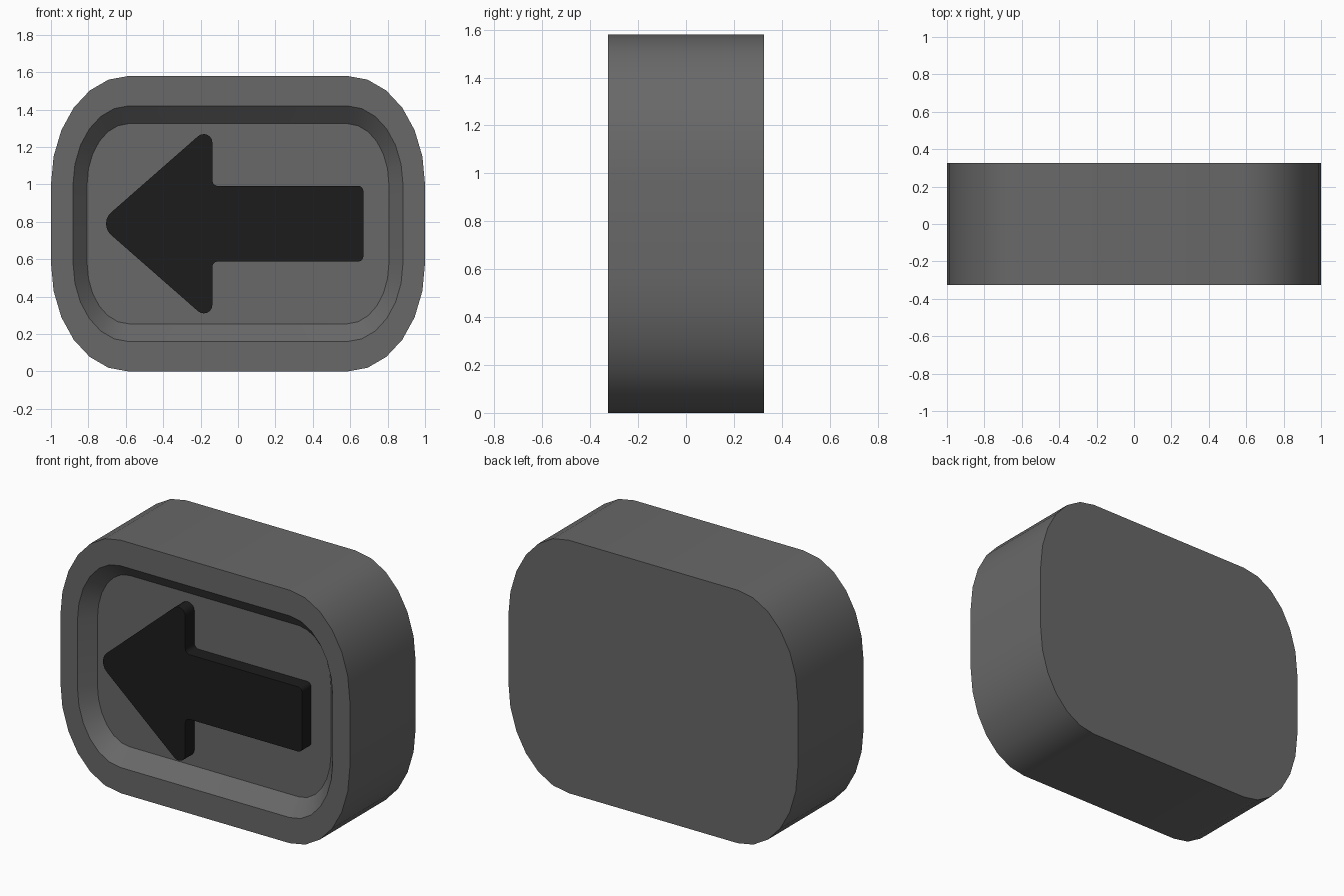
import bpy, bmesh, math
from mathutils import Vector

if "Cube" in bpy.data.objects:
    bpy.data.objects.remove(bpy.data.objects["Cube"])

FRONT, BACK, FLOOR = -0.325, 0.325, -0.235
MID = 0.79


def rounded_outline(rx, rz, cx=0.585, cz=0.21, seg=6):
    """Rectangle with elliptical corners, as (x, z) points."""
    pts = []
    for q, (sx, sz) in enumerate([(1, 1), (-1, 1), (-1, -1), (1, -1)]):
        for i in range(seg + 1):
            a = math.pi / 2 * (q + i / seg)
            pts.append((sx * cx + rx * math.cos(a), MID + sz * cz + rz * math.sin(a)))
    return pts


def fillet(corners, seg=6):
    """Round each (x, z, radius) corner of a polygon."""
    out = []
    for i, (x, z, r) in enumerate(corners):
        p = Vector((x, z))
        a = (Vector(corners[i - 1][:2]) - p).normalized()
        b = (Vector(corners[(i + 1) % len(corners)][:2]) - p).normalized()
        half = a.angle(b) / 2
        c = p + (a + b).normalized() * (r / math.sin(half))
        start = p + a * (r / math.tan(half)) - c
        end = p + b * (r / math.tan(half)) - c
        total = math.pi - 2 * half
        for k in range(seg + 1):
            t = k / seg
            v = (start * math.sin((1 - t) * total) + end * math.sin(t * total)) / math.sin(total)
            out.append(tuple(c + v))
    return out


def loft(name, rings, shade):
    """Join (outline, y) rings into a capped solid."""
    bm = bmesh.new()
    loops = [[bm.verts.new((x, y, z)) for x, z in pts] for pts, y in rings]
    for a, b in zip(loops, loops[1:]):
        n = len(a)
        for i in range(n):
            j = (i + 1) % n
            bm.faces.new((a[i], a[j], b[j], b[i]))
    bm.faces.new(loops[0])
    bm.faces.new(loops[-1])
    bmesh.ops.recalc_face_normals(bm, faces=bm.faces[:])
    me = bpy.data.meshes.new(name)
    bm.to_mesh(me)
    bm.free()
    ob = bpy.data.objects.new(name, me)
    bpy.context.collection.objects.link(ob)
    mat = bpy.data.materials.new(name + "_colour")
    mat.diffuse_color = (shade, shade, shade, 1)
    mat.use_nodes = True
    mat.node_tree.nodes["Principled BSDF"].inputs["Base Color"].default_value = mat.diffuse_color
    me.materials.append(mat)
    bpy.ops.object.select_all(action='DESELECT')
    ob.select_set(True)
    bpy.context.view_layer.objects.active = ob
    bpy.ops.object.shade_smooth_by_angle(angle=math.radians(30))
    return ob


# Key body with a sloped recess in the front
outer = rounded_outline(0.415, 0.58)
loft("key_body", [(outer, BACK), (outer, FRONT),
                  (rounded_outline(0.297, 0.42), FRONT),
                  (rounded_outline(0.222, 0.325), FLOOR)], 0.14)

# Raised arrow pointing left, upper half mirrored to the lower half
upper = [(-0.137, 0.535, 0.046), (-0.137, 0.202, 0.03), (0.67, 0.202, 0.028)]
corners = [(-0.747, MID, 0.08)]
corners += [(x, MID + h, r) for x, h, r in upper]
corners += [(x, MID - h, r) for x, h, r in reversed(upper)]
arrow = fillet(corners)
loft("arrow", [(arrow, FLOOR + 0.005), (arrow, FRONT)], 0.012)
